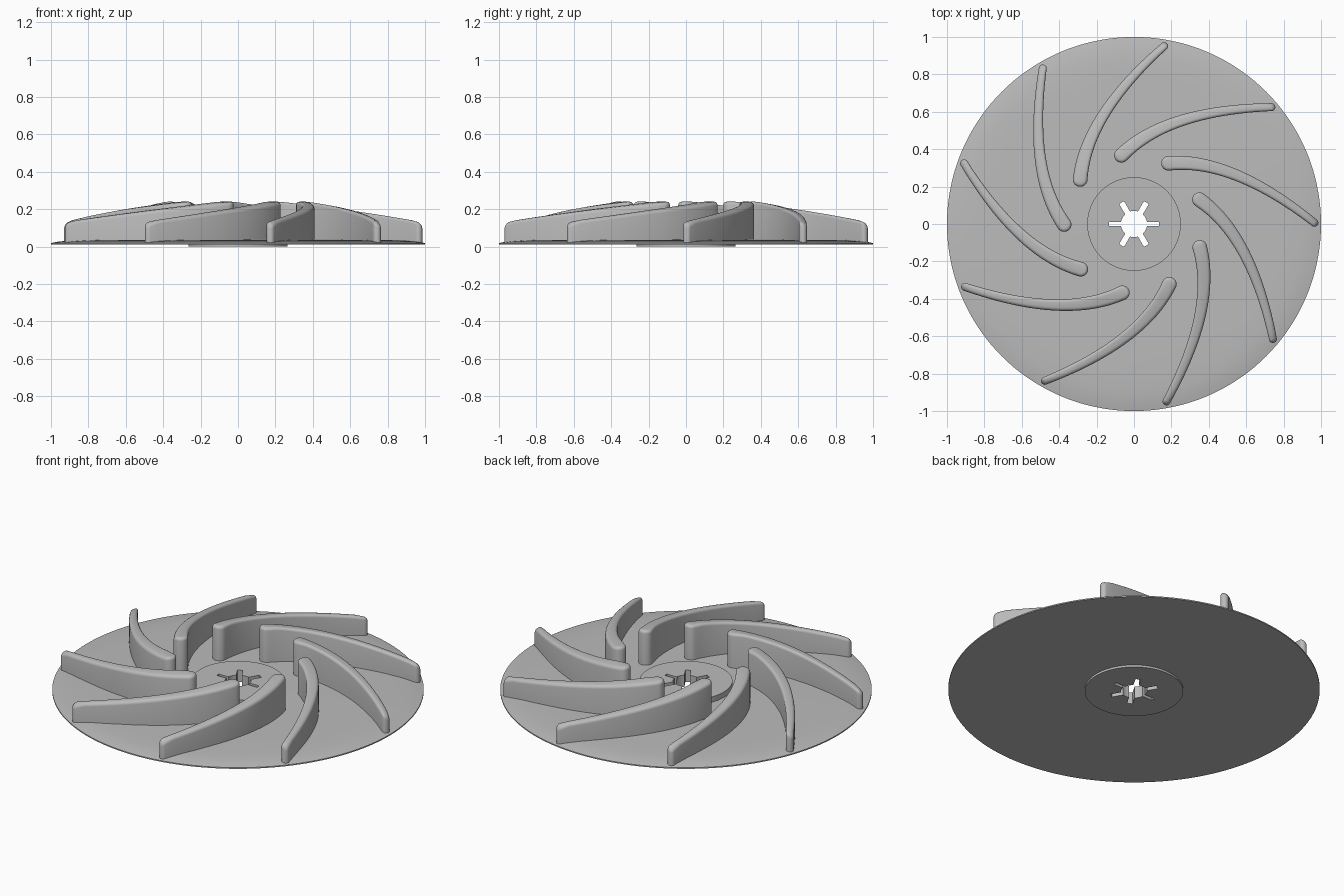
import bpy, bmesh, math
from mathutils import Vector, Matrix

if "Cube" in bpy.data.objects:
    bpy.data.objects.remove(bpy.data.objects["Cube"], do_unlink=True)

BLADES = 9
grey = bpy.data.materials.new("plain_grey")
grey.use_nodes = True
grey.diffuse_color = (0.5, 0.5, 0.5, 1)
grey.node_tree.nodes["Principled BSDF"].inputs["Base Color"].default_value = (0.5, 0.5, 0.5, 1)


def make_object(name, bm):
    bmesh.ops.remove_doubles(bm, verts=bm.verts, dist=1e-5)
    bmesh.ops.recalc_face_normals(bm, faces=bm.faces)
    mesh = bpy.data.meshes.new(name)
    bm.to_mesh(mesh)
    bm.free()
    mesh.materials.append(grey)
    obj = bpy.data.objects.new(name, mesh)
    bpy.context.collection.objects.link(obj)
    return obj


def activate(obj):
    bpy.ops.object.select_all(action='DESELECT')
    obj.select_set(True)
    bpy.context.view_layer.objects.active = obj


def smooth(obj):
    activate(obj)
    bpy.ops.object.shade_smooth_by_angle(angle=math.radians(30))


def cut(obj, bm):
    cutter = make_object("hole_cutter", bm)
    cutter.hide_render = True
    mod = obj.modifiers.new("hole", 'BOOLEAN')
    mod.operation, mod.solver, mod.object = 'DIFFERENCE', 'EXACT', cutter
    activate(obj)
    bpy.ops.object.modifier_apply(modifier=mod.name)
    bpy.data.objects.remove(cutter, do_unlink=True)


# Turned backplate with raised hub on top and shallow boss below
profile = [(0, 0), (.265, 0), (.265, .012), (1, .012), (1, .019),
           (.96, .027), (.9, .033), (.8, .036), (.25, .038), (.25, .07), (0, .07)]
bm = bmesh.new()
verts = [bm.verts.new((r, 0, z)) for r, z in profile]
edges = [bm.edges.new(pair) for pair in zip(verts, verts[1:])]
bmesh.ops.spin(bm, geom=verts + edges, axis=(0, 0, 1), cent=(0, 0, 0),
               angle=math.tau, steps=144)
backplate = make_object("backplate", bm)

# Shaft hole with six radial slots
bm = bmesh.new()
bmesh.ops.create_cone(bm, cap_ends=True, segments=36, radius1=.07, radius2=.07, depth=1)
cut(backplate, bm)
for i, width in enumerate((.02, .03, .03)):
    bm = bmesh.new()
    bmesh.ops.create_cube(bm, size=1, matrix=Matrix.Rotation(i * math.pi / 3, 4, 'Z')
                          @ Matrix.Diagonal((.265, width, 1, 1)))
    cut(backplate, bm)
smooth(backplate)

# Swept blade: a curved centreline, tapering in width and height
ROOT, BEND, TIP = Vector((.35, .13)), Vector((.63, -.065)), Vector((.743, -.615))
STEPS, CAP, FILLET = 24, 8, .017


def blade_point(t):
    pos = ROOT * (1 - t) ** 2 + BEND * 2 * t * (1 - t) + TIP * t * t
    along = ((BEND - ROOT) * (1 - t) + (TIP - BEND) * t).normalized()
    return pos, along, .039 + (.021 - .039) * t


def blade_sides(inset):
    """Matching left and right outlines, with rounded ends."""
    stations = [(0, -math.cos(a * math.pi / 2 / CAP), math.sin(a * math.pi / 2 / CAP))
                for a in range(CAP)]
    middle = [(i / STEPS, 0, 1) for i in range(STEPS + 1)]
    ends = [(1, -f, s) for _, f, s in reversed(stations)]
    left, right = [], []
    for t, forward, side in stations + middle + ends:
        pos, along, half = blade_point(t)
        half -= inset
        across = Vector((-along.y, along.x)) * half * side
        centre = pos + along * half * forward
        left.append(centre + across)
        right.append(centre - across)
    return left, right


def top_height(p):
    r = p.length
    return min(.24, .24 - .18 * (r - .38)) - 8 * max(0, r - .94) ** 2


bm = bmesh.new()
layers = []
angles = [None] + [k * math.pi / 8 for k in range(5)]
for a in angles:
    inset = 0 if a is None else FILLET * (1 - math.cos(a))
    drop = 0 if a is None else FILLET * (1 - math.sin(a))
    layers.append([[bm.verts.new((p.x, p.y, .015 if a is None else top_height(p) - drop))
                    for p in side] for side in blade_sides(inset)])
for low, high in zip(layers, layers[1:]):
    for a, b in zip(low, high):
        for i in range(len(a) - 1):
            bm.faces.new((a[i], a[i + 1], b[i + 1], b[i]))
for left, right in (layers[0], layers[-1]):
    for i in range(len(left) - 1):
        bm.faces.new((left[i], left[i + 1], right[i + 1], right[i]))
bmesh.ops.remove_doubles(bm, verts=bm.verts, dist=1e-5)
blade = make_object("blade_1", bm)
smooth(blade)

# Repeat the blade around the hub
for i in range(1, BLADES):
    other = bpy.data.objects.new(f"blade_{i + 1}", blade.data)
    other.rotation_euler.z = i * math.tau / BLADES
    bpy.context.collection.objects.link(other)
